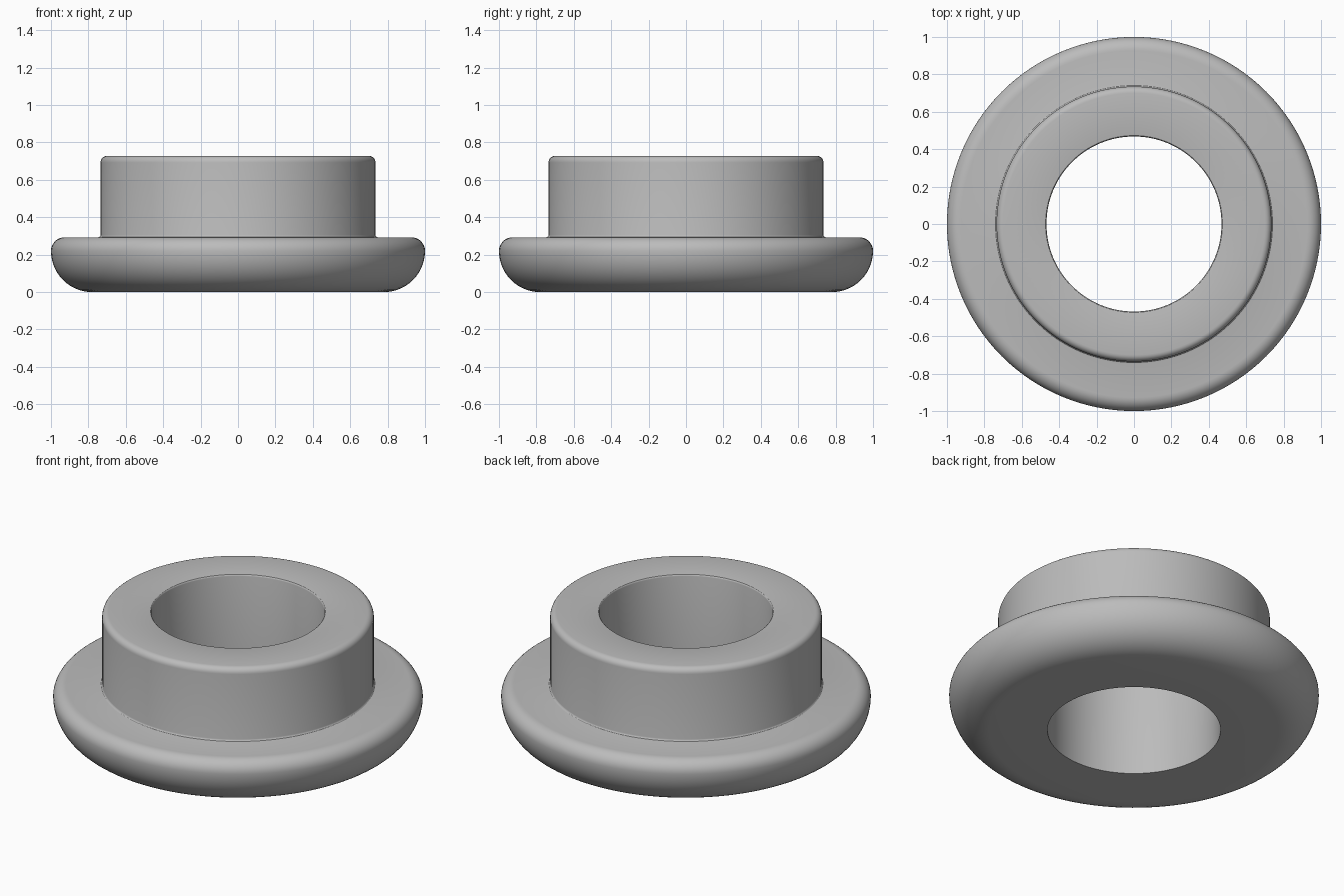
import bpy, bmesh, math

cube = bpy.data.objects.get("Cube")
if cube:
    bpy.data.objects.remove(cube, do_unlink=True)


def make_material(name, color):
    mat = bpy.data.materials.new(name)
    mat.use_nodes = True
    mat.diffuse_color = color
    mat.node_tree.nodes["Principled BSDF"].inputs["Base Color"].default_value = color
    return mat


def arc(cx, cz, rx, rz, start, end, steps):
    """Points (radius, height) along an elliptical arc, angles in degrees."""
    angles = [math.radians(start + (end - start) * i / steps) for i in range(steps + 1)]
    return [(cx + rx * math.cos(a), cz + rz * math.sin(a)) for a in angles]


def lathe(name, profile, mat, segments=128):
    """Spin a closed profile around the z axis into a solid ring."""
    bm = bmesh.new()
    rings = []
    for r, z in profile:
        rings.append([bm.verts.new((r * math.cos(t), r * math.sin(t), z))
                      for t in (math.tau * i / segments for i in range(segments))])
    for a, b in zip(rings, rings[1:] + rings[:1]):
        for i in range(segments):
            j = (i + 1) % segments
            bm.faces.new((a[i], a[j], b[j], b[i]))
    bmesh.ops.recalc_face_normals(bm, faces=bm.faces)
    mesh = bpy.data.meshes.new(name)
    bm.to_mesh(mesh)
    bm.free()
    mesh.materials.append(mat)
    obj = bpy.data.objects.new(name, mesh)
    bpy.context.collection.objects.link(obj)
    bpy.ops.object.select_all(action="DESELECT")
    obj.select_set(True)
    bpy.context.view_layer.objects.active = obj
    bpy.ops.object.shade_smooth_by_angle(angle=math.radians(30))
    return obj


grey = make_material("plain grey", (0.5, 0.5, 0.5, 1))

BORE, COLLAR, RIM = 0.468, 0.735, 1.0
SHOULDER, TOP = 0.293, 0.728

profile = [(BORE, 0)]
# Rounded underside and upper edge of the flange
profile += arc(RIM - 0.22, 0.22, 0.22, 0.22, -90, 0, 14)
profile += arc(RIM - 0.073, 0.22, 0.073, SHOULDER - 0.22, 0, 90, 8)[1:]
# Small fillet where the collar meets the flange
profile += arc(COLLAR + 0.012, SHOULDER + 0.012, 0.012, 0.012, 270, 180, 3)
# Collar with a rounded top edge
profile += arc(COLLAR - 0.035, TOP - 0.035, 0.035, 0.035, 0, 90, 6)
# Softened mouth of the bore
profile += arc(BORE + 0.01, TOP - 0.01, 0.01, 0.01, 90, 180, 3)

lathe("flanged_bushing", profile, grey)
